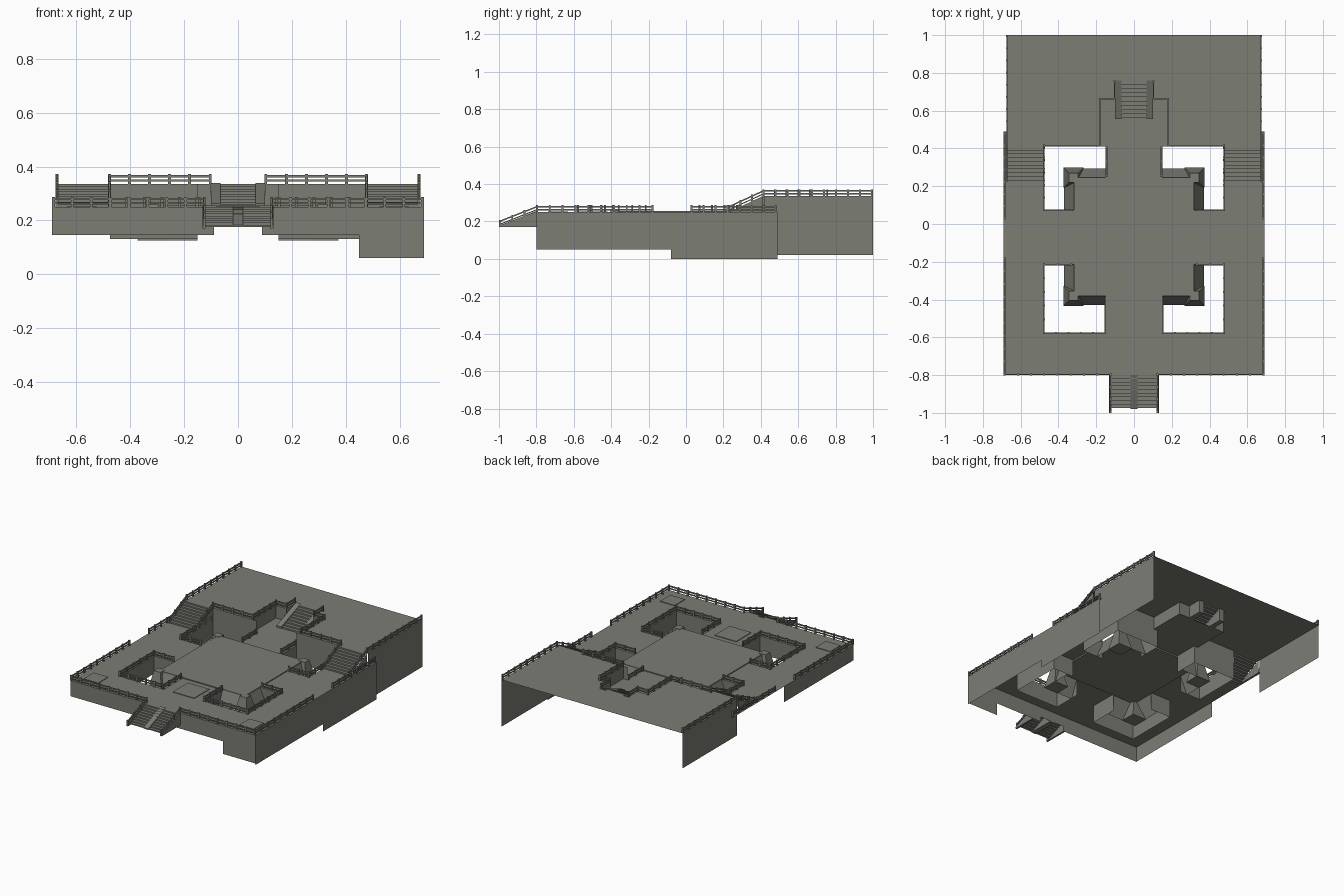
import bpy, bmesh, math
from mathutils import Vector

if "Cube" in bpy.data.objects:
    bpy.data.objects.remove(bpy.data.objects["Cube"])

stone = bpy.data.materials.new("grey stone")
stone.diffuse_color = (0.20, 0.205, 0.175, 1)
stone.use_nodes = True
stone.node_tree.nodes["Principled BSDF"].inputs["Base Color"].default_value = stone.diffuse_color

LOW, HIGH, BASE = 0.25, 0.335, 0.13   # lower deck, upper deck, court wall foot


class Part:
    """Collects faces and boxes into one named object."""
    def __init__(self, name):
        self.name, self.bm = name, bmesh.new()

    def face(self, pts, facing):
        f = self.bm.faces.new([self.bm.verts.new(p) for p in pts])
        f.normal_update()
        if f.normal.dot(Vector(facing)) < 0:
            f.normal_flip()

    def floor(self, x0, x1, y0, y1, z):
        self.face([(x0, y0, z), (x1, y0, z), (x1, y1, z), (x0, y1, z)], (0, 0, 1))

    def wall(self, a, b, z0, z1, facing):
        self.face([(*a, z0), (*b, z0), (*b, z1), (*a, z1)], facing)

    def box(self, x0, x1, y0, y1, z0, z1):
        self.frustum(x0, x1, y0, y1, z0, z1, 0)

    def frustum(self, x0, x1, y0, y1, z0, z1, inset):
        r = bmesh.ops.create_cube(self.bm, size=1)
        for v in r["verts"]:
            t = inset if v.co.z > 0 else 0
            v.co = (x1 - t if v.co.x > 0 else x0 + t,
                    y1 - t if v.co.y > 0 else y0 + t,
                    z1 if v.co.z > 0 else z0)

    def beam(self, a, b, w, h):
        a, b = Vector(a), Vector(b)
        d = b - a
        side = Vector((-d.y, d.x, 0)).normalized() * w / 2
        up = Vector((0, 0, h / 2))
        r = [self.bm.verts.new(p + i * side + j * up) for p in (a, b)
             for i, j in ((-1, -1), (1, -1), (1, 1), (-1, 1))]
        for q in ((0, 1, 2, 3), (7, 6, 5, 4), (0, 4, 5, 1), (1, 5, 6, 2), (2, 6, 7, 3), (3, 7, 4, 0)):
            self.bm.faces.new([r[k] for k in q])

    def railing(self, pts):
        """Posts with two rails along a path of ground points."""
        for a, b in zip(pts, pts[1:]):
            a, b = Vector(a), Vector(b)
            n = max(1, round((b - a).length / 0.066))
            for i in range(n + 1):
                p = a.lerp(b, i / n)
                self.box(p.x - .005, p.x + .005, p.y - .005, p.y + .005, p.z, p.z + .037)
            for h, t in ((.029, .008), (.013, .006)):
                o = Vector((0, 0, h))
                self.beam(a + o, b + o, .007, t)

    def steps(self, x0, x1, y0, y1, z0, z1, n):
        """Open stepped sheet rising from y0 to y1."""
        dy, dz = (y1 - y0) / n, (z1 - z0) / n
        for i in range(n):
            y, z = y0 + i * dy, z0 + i * dz
            self.wall((x0, y), (x1, y), z, z + dz, (0, -1, 0))
            self.floor(x0, x1, y, y + dy, z + dz)

    def prism(self, x0, x1, profile):
        """Closed extrusion along x of a y/z profile."""
        self.face([(x0, y, z) for y, z in profile], (-1, 0, 0))
        self.face([(x1, y, z) for y, z in profile], (1, 0, 0))
        m = Vector((0, sum(p[0] for p in profile), sum(p[1] for p in profile))) / len(profile)
        for p, q in zip(profile, profile[1:] + profile[:1]):
            mid = Vector((0, (p[0] + q[0]) / 2, (p[1] + q[1]) / 2))
            n = Vector((0, q[1] - p[1], p[0] - q[0]))
            if n.dot(mid - m) < 0:
                n = -n
            self.face([(x0, *p), (x1, *p), (x1, *q), (x0, *q)], n)

    def done(self):
        me = bpy.data.meshes.new(self.name)
        bmesh.ops.remove_doubles(self.bm, verts=self.bm.verts, dist=1e-5)
        self.bm.to_mesh(me)
        self.bm.free()
        me.materials.append(stone)
        bpy.context.collection.objects.link(bpy.data.objects.new(self.name, me))


def grid(part, xs, ys, z, skip):
    for i in range(len(xs) - 1):
        for j in range(len(ys) - 1):
            if (i, j) not in skip:
                part.floor(xs[i], xs[i + 1], ys[j], ys[j + 1], z)


# Lower deck with four court openings
p = Part("lower_deck")
grid(p, [-.69, -.475, -.15, .15, .475, .69], [-.8, -.575, -.215, .075, .23, .41], LOW,
     {(1, 1), (3, 1), (1, 3), (3, 3), (1, 4), (3, 4), (0, 4), (4, 4)})
p.floor(-.18, .18, .41, .66, LOW)
for s in (-1, 1):
    p.floor(*sorted((s * .675, s * .69)), .23, .49, LOW)
p.done()

# Upper deck with stair notch
p = Part("upper_deck")
grid(p, [-.675, -.18, -.10, .10, .18, .675], [.41, .66, .76, 1], HIGH,
     {(1, 0), (2, 0), (3, 0), (2, 1)})
p.done()

# Outer retaining walls with uneven feet, open at the back
p = Part("outer_walls")
F, L, R = (0, -1, 0), (-1, 0, 0), (1, 0, 0)
for x0, x1, z0 in ((-.69, -.09, .145), (-.09, .09, .18), (.09, .45, .145), (.45, .69, .06)):
    p.wall((x0, -.8), (x1, -.8), z0, LOW, F)
for y0, y1, z0 in ((-.8, -.08, .05), (-.08, .49, 0)):
    p.wall((.69, y0), (.69, y1), z0, LOW, R)
p.wall((-.69, -.8), (-.69, -.06), .145, LOW, L)
p.wall((.675, .42), (.675, 1), .02, HIGH, R)
p.wall((-.675, .42), (-.675, 1), .1, HIGH, L)
p.done()

# Court walls, notch walls
p = Part("court_walls")
for s in (-1, 1):
    IN, OUT = (-s, 0, 0), (s, 0, 0)
    a, b = s * .15, s * .475
    p.wall((a, -.575), (b, -.575), BASE, LOW, (0, 1, 0))
    p.wall((b, -.575), (b, -.215), BASE, LOW, IN)
    p.wall((s * .32, -.215), (b, -.215), BASE, LOW, F)
    p.wall((a, -.575), (a, -.38), BASE, LOW, OUT)
    p.wall((s * .32, .075), (b, .075), BASE, LOW, (0, 1, 0))
    p.wall((b, .075), (b, .41), BASE, LOW, IN)
    p.wall((a, .245), (a, .41), BASE, LOW, OUT)
    p.wall((a, .41), (b, .41), BASE, HIGH, F)
    p.wall((a, .41), (s * .18, .41), LOW, HIGH, F)
    p.wall((s * .18, .41), (s * .18, .66), LOW, HIGH, IN)
    p.wall((s * .18, .66), (s * .10, .66), LOW, HIGH, F)
    p.wall((s * .10, .66), (s * .10, .76), LOW, HIGH, IN)
p.done()

# Central platform slab
p = Part("central_platform")
p.box(-.318, .318, -.38, .245, LOW - .01, LOW + .006)
p.done()

# Battered platform corners with flared piers
p = Part("platform_corners")
for s in (-1, 1):
    for y, t, x_end, y_end in ((-.38, -1, .15, -.215), (.245, 1, .15, .075)):
        top, low = (s * .315, y), (s * .37, y + t * .05)
        p.face([(s * x_end, y, LOW), (*top, LOW), (*low, BASE - .005),
                (s * x_end, low[1], BASE - .005)], (0, t, .3))
        p.face([(s * .315, y_end, LOW), (*top, LOW), (*low, BASE - .005),
                (low[0], y_end, BASE - .005)], (s, 0, .3))
        p.frustum(s * .32 - .053, s * .32 + .053, y - .053, y + .053, BASE - .005, LOW + .008, .029)
p.done()

# Front stair with centre ramp and sloped sides
p = Part("front_stair")
p.steps(-.125, .125, -.975, -.8, .175, LOW, 9)
p.prism(-.018, .018, [(-.98, .175), (-.8, .175), (-.8, LOW + .006), (-.98, .183)])
for s in (-1, 1):
    p.prism(*sorted((s * .12, s * .132)), [(-1, .17), (-.8, .17), (-.8, LOW + .004), (-1, .178)])
p.done()

# Stairs up to the upper deck: two at the sides, one in the notch
p = Part("side_stairs")
for s in (-1, 1):
    p.steps(*sorted((s * .475, s * .675)), .23, .41, LOW, HIGH, 9)
    for x in (.475, .675):
        p.face([(s * x, .23, LOW), (s * x, .41, LOW), (s * x, .41, HIGH)],
               (s if x > .5 else -s, 0, 0))
p.done()
p = Part("back_stair")
p.steps(-.065, .065, .56, .76, LOW, HIGH, 9)
for s in (-1, 1):
    p.prism(*sorted((s * .065, s * .1)), [(.555, LOW), (.76, LOW), (.76, HIGH + .004), (.555, LOW + .012)])
p.done()

# Thin paving plates
p = Part("paving_plates")
for x, y, h in ((0, -.5, .08), (-.58, -.685, .054), (.58, -.685, .054)):
    p.box(x - h, x + h, y - h, y + h, LOW, LOW + .004)
p.done()

# Railings
p = Part("railings")
for s in (-1, 1):
    e, c = s * .685, s * .477
    p.railing([(s * .125, -.995, .172), (s * .125, -.797, LOW), (e, -.797, LOW), (e, -.18, LOW)])
    p.railing([(e, .03, LOW), (e, .48, LOW)])
    for x in (s * .672, c):
        p.railing([(x, .23, LOW), (x, .415, HIGH)])
    p.railing([(s * .672, .415, HIGH), (s * .672, .995, HIGH)])
    p.railing([(s * .152, -.39, LOW), (s * .152, -.577, LOW), (c, -.577, LOW),
               (c, -.215, LOW), (s * .33, -.215, LOW)])
    p.railing([(s * .33, .073, LOW), (c, .073, LOW), (c, .405, LOW)])
    p.railing([(s * .145, .255, LOW), (s * .145, .405, LOW)])
    p.railing([(c, .414, HIGH), (s * .18, .414, HIGH), (s * .18, .662, HIGH),
               (s * .103, .662, HIGH), (s * .103, .755, HIGH)])
p.done()
